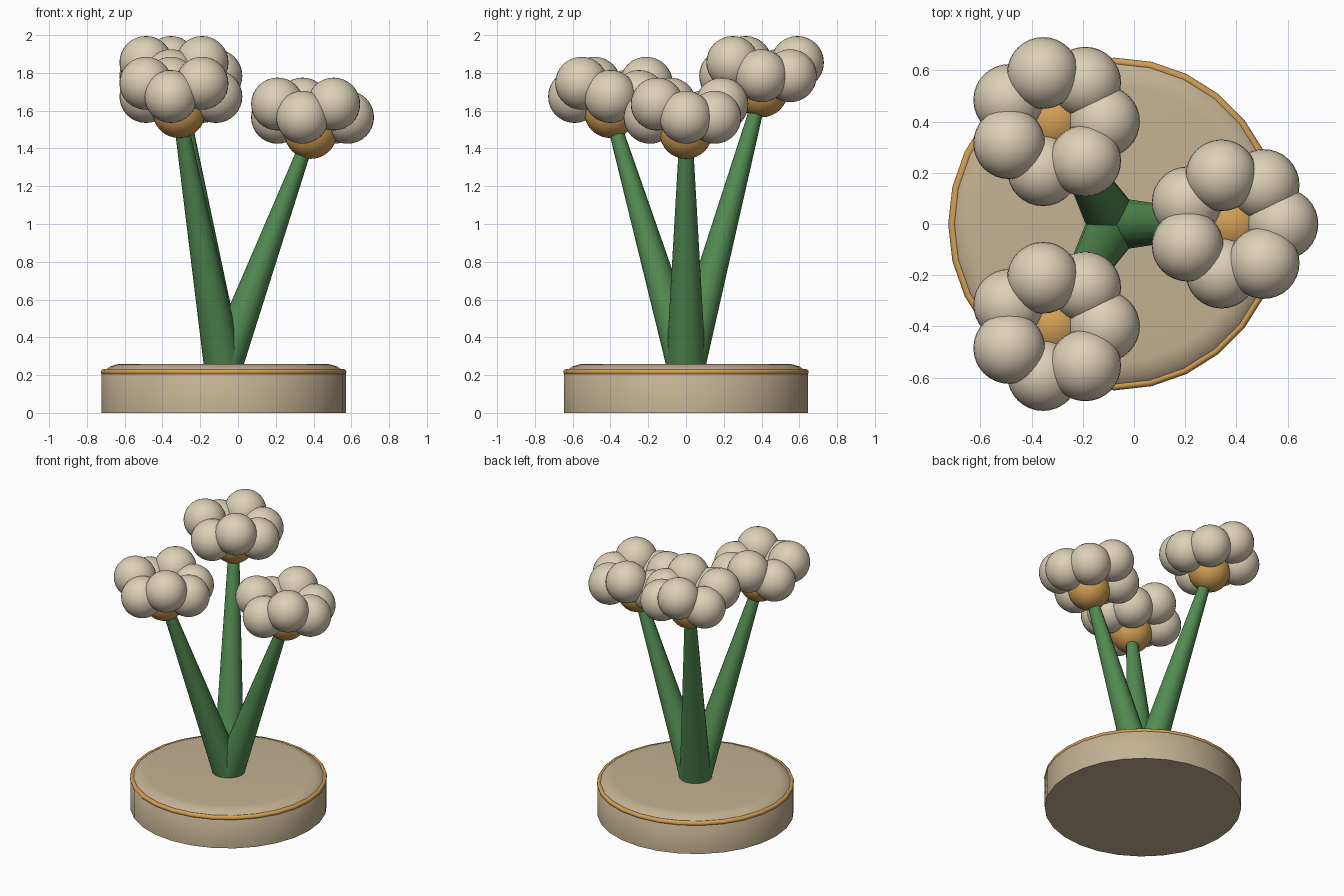
import bpy
import bmesh
from math import cos, sin, tau, radians
from mathutils import Vector

if "Cube" in bpy.data.objects:
    bpy.data.objects.remove(bpy.data.objects["Cube"], do_unlink=True)


def make_material(name, colour):
    mat = bpy.data.materials.new(name)
    mat.use_nodes = True
    rgba = (*colour, 1)
    mat.diffuse_color = rgba
    mat.node_tree.nodes["Principled BSDF"].inputs["Base Color"].default_value = rgba
    return mat


CREAM = make_material("cream", (0.72, 0.63, 0.47))
TAN = make_material("tan", (0.55, 0.44, 0.29))
GOLD = make_material("gold", (0.66, 0.35, 0.09))
GREEN = make_material("leaf green", (0.085, 0.26, 0.085))


def finish(name, mat, angle=40):
    obj = bpy.context.object
    obj.name = obj.data.name = name
    obj.data.materials.append(mat)
    bpy.ops.object.shade_smooth_by_angle(angle=radians(angle))
    return obj


def loft(name, mat, rings, sides, angle=40):
    """Skin horizontal circles, given as (centre, radius), and cap both ends."""
    bm = bmesh.new()
    loops = []
    for centre, r in rings:
        loops.append([bm.verts.new(Vector(centre) + Vector((r * cos(tau * i / sides),
                                                            r * sin(tau * i / sides), 0)))
                      for i in range(sides)])
    for low, high in zip(loops, loops[1:]):
        for i in range(sides):
            j = (i + 1) % sides
            bm.faces.new((low[i], low[j], high[j], high[i]))
    bm.faces.new(loops[0][::-1])
    bm.faces.new(loops[-1])
    mesh = bpy.data.meshes.new(name)
    bm.to_mesh(mesh)
    bm.free()
    obj = bpy.data.objects.new(name, mesh)
    bpy.context.collection.objects.link(obj)
    bpy.ops.object.select_all(action="DESELECT")
    obj.select_set(True)
    bpy.context.view_layer.objects.active = obj
    return finish(name, mat, angle)


def ball(name, mat, centre, r):
    bpy.ops.mesh.primitive_uv_sphere_add(segments=32, ring_count=16, radius=r, location=centre)
    return finish(name, mat)


# Round base with a softened top edge and a gold rim
BASE_X = -0.076
BASE_SIDES = 28
profile = [(0.647, 0), (0.647, 0.205), (0.63, 0.226), (0.60, 0.246), (0.565, 0.257), (0.54, 0.259)]
loft("base", TAN, [((BASE_X, 0, z), r) for r, z in profile], BASE_SIDES)
bpy.ops.mesh.primitive_torus_add(major_segments=BASE_SIDES, minor_segments=10,
                                 major_radius=0.634, minor_radius=0.016,
                                 location=(BASE_X, 0, 0.216))
finish("base_rim", GOLD)

# Three flowers: stem, round core and a ring of seven petals, some raised
FLOWERS = {"left": (0.385, 0, 1.485),
           "back": (-0.312, 0.4, 1.705),
           "front": (-0.312, -0.4, 1.595)}
PETALS = 7
RAISED = (2, 4, 6)
for side, (x, y, z) in FLOWERS.items():
    loft(side + "_stem", GREEN, [((BASE_X, 0, 0.25), 0.105), ((x, y, z), 0.034)], 16)
    ball(side + "_core", GOLD, (x, y, z), 0.14)
    for k in range(PETALS):
        a = tau * k / PETALS
        lift = 0.15 if k in RAISED else 0.08
        ball(f"{side}_petal_{k + 1}", CREAM,
             (x + 0.195 * cos(a), y + 0.195 * sin(a), z + lift), 0.14)
